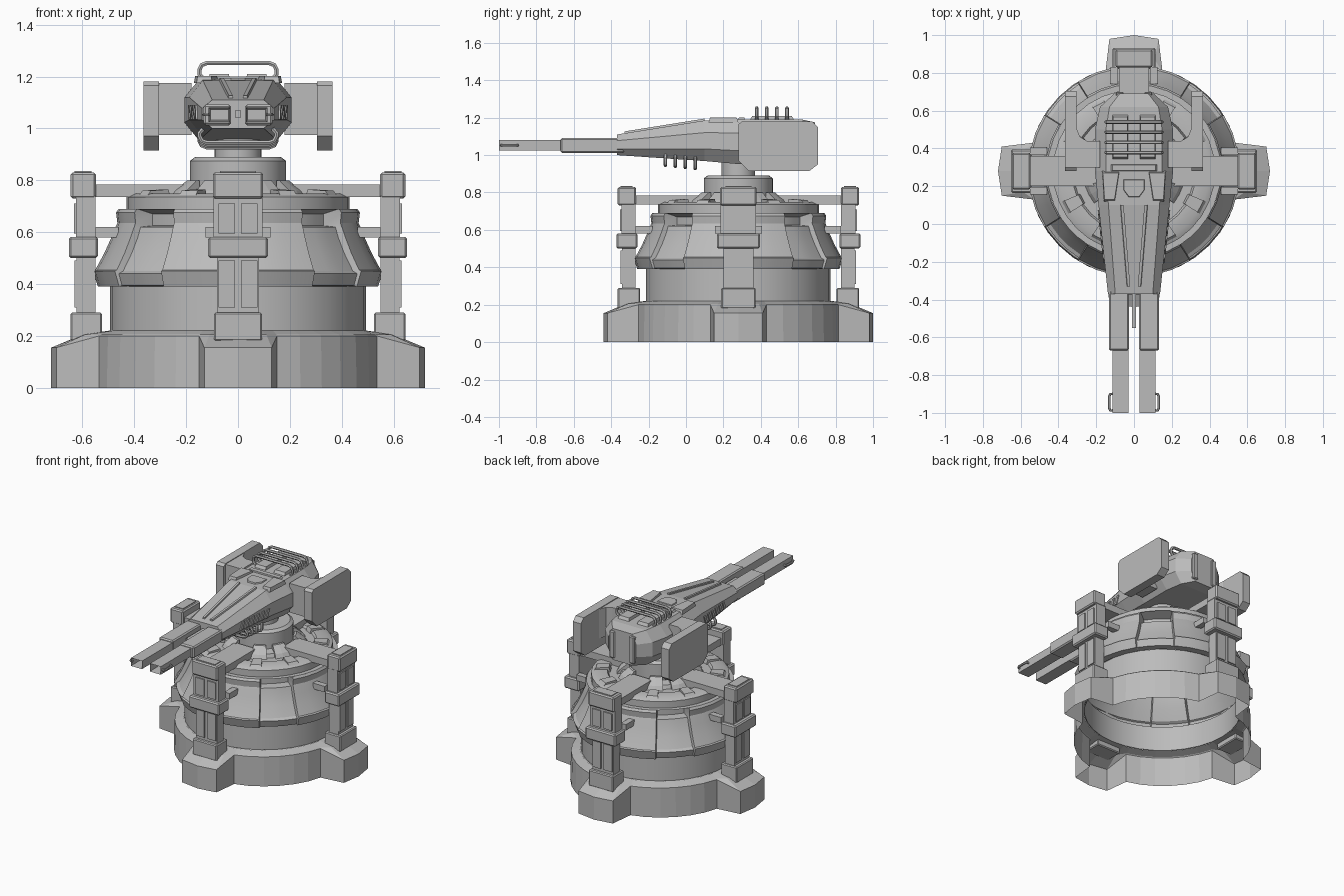
import bpy, bmesh, math
from mathutils import Matrix, Vector

if "Cube" in bpy.data.objects:
    bpy.data.objects.remove(bpy.data.objects["Cube"])

CY = 0.28  # y of the pedestal axis
mat = bpy.data.materials.new("plain_grey")
mat.diffuse_color = (0.5, 0.5, 0.5, 1)
mat.use_nodes = True
mat.node_tree.nodes["Principled BSDF"].inputs["Base Color"].default_value = mat.diffuse_color


def finish(name, bm, smooth=False, quarter=None):
    """Turn a bmesh into an object; quarter places radial parts around the axis."""
    bmesh.ops.recalc_face_normals(bm, faces=bm.faces[:])
    me = bpy.data.meshes.new(name)
    bm.to_mesh(me)
    bm.free()
    me.materials.append(mat)
    if smooth:
        for p in me.polygons:
            p.use_smooth = True
        me.set_sharp_from_angle(angle=math.radians(30))
    ob = bpy.data.objects.new(name, me)
    bpy.context.collection.objects.link(ob)
    if quarter is not None:
        ob.matrix_world = Matrix.Translation((0, CY, 0)) @ Matrix.Rotation(quarter * math.pi / 2, 4, 'Z')
    return ob


def loft(name, loops, caps=True, smooth=False, quarter=None):
    """Skin a list of closed loops with equal point counts."""
    bm = bmesh.new()
    rows = [[bm.verts.new(p) for p in lp] for lp in loops]
    n = len(rows[0])
    for a, b in zip(rows, rows[1:]):
        for i in range(n):
            j = (i + 1) % n
            bm.faces.new((a[i], a[j], b[j], b[i]))
    if caps:
        bm.faces.new(rows[0])
        bm.faces.new(rows[-1])
    return finish(name, bm, smooth, quarter)


def box(name, x, y, z, bevel=0.0, quarter=None, hollow=0.0):
    bm = bmesh.new()
    bmesh.ops.create_cube(bm, size=1)
    for v in bm.verts:
        v.co = Vector([(r[0] + r[1]) / 2 + c * (r[1] - r[0]) for r, c in zip((x, y, z), v.co)])
    if bevel:
        bmesh.ops.bevel(bm, geom=bm.edges[:], offset=bevel, segments=1, affect='EDGES')
    if hollow:  # bore the front end
        f = min(bm.faces, key=lambda q: q.calc_center_median().y)
        bmesh.ops.inset_region(bm, faces=[f], thickness=0.01)
        bmesh.ops.translate(bm, verts=f.verts[:], vec=(0, hollow, 0))
    return finish(name, bm, False, quarter)


def lathe(name, prof, n=32, caps=False):
    loops = [[(r * math.cos(2 * math.pi * i / n), r * math.sin(2 * math.pi * i / n) + CY, z)
              for i in range(n)] for r, z in prof]
    return loft(name, loops, caps, True)


def rod(name, pts, rad):
    """Round bar along a path."""
    cu = bpy.data.curves.new(name, 'CURVE')
    cu.dimensions = '3D'
    cu.bevel_depth, cu.bevel_resolution = rad, 1
    sp = cu.splines.new('POLY')
    sp.points.add(len(pts) - 1)
    for p, c in zip(sp.points, pts):
        p.co = (*c, 1)
    tmp = bpy.data.objects.new(name + "_path", cu)
    bpy.context.collection.objects.link(tmp)
    bpy.context.view_layer.update()
    me = bpy.data.meshes.new_from_object(tmp.evaluated_get(bpy.context.evaluated_depsgraph_get()))
    bpy.data.objects.remove(tmp)
    bm = bmesh.new()
    bm.from_mesh(me)
    finish(name, bm, True)


def polar(r, deg, z):
    a = math.radians(deg)
    return (r * math.cos(a), r * math.sin(a) + CY, z)


# Base skirt: round wall with four buttress feet, open underneath
foot = [(0.535, -0.15), (0.70, -0.13), (0.72, 0), (0.70, 0.13), (0.535, 0.15)]
low, rim, ledge, lip = [], [], [], []
for q in range(4):
    for i, (fx, fy) in enumerate(foot):
        a = math.degrees(math.atan2(fy, fx)) + 90 * q
        r = math.hypot(fx, fy)
        tip = 1 <= i <= 3
        low.append(polar(r, a, 0))
        rim.append(polar(r, a, 0.155 if tip else 0.2))
        ledge.append(polar(0.60 if tip else 0.55, a, 0.205))
        lip.append(polar(0.5, a, 0.22))
    for k in range(1, 6):
        a = 15.66 + (90 - 31.32) * k / 6 + 90 * q
        low.append(polar(0.56, a, 0))
        rim.append(polar(0.555, a, 0.2))
        ledge.append(polar(0.55, a, 0.205))
        lip.append(polar(0.5, a, 0.22))
loft("base_skirt", [low, rim, ledge, lip], False)

# Drum and bell housing with four recessed bays on the diagonals
lathe("lower_drum", [(0.5, 0.22), (0.493, 0.22), (0.493, 0.39)])
plain = [(0.493, 0.39), (0.54, 0.39), (0.56, 0.45), (0.55, 0.455), (0.515, 0.52), (0.488, 0.58),
         (0.472, 0.62), (0.465, 0.635), (0.47, 0.675), (0.46, 0.69)]
bay = [(0.493, 0.39), (0.53, 0.395), (0.545, 0.44), (0.525, 0.45), (0.485, 0.52), (0.458, 0.58),
       (0.445, 0.62), (0.39, 0.625), (0.39, 0.67), (0.46, 0.69)]
cols = []
for q in range(4):
    cols += [(90 * q + d, plain) for d in (-32, -21, -10, 0, 10, 21, 32)]
    cols += [(90 * q + d, bay) for d in (32.5, 41, 49, 57.5)]
loft("bell_housing", [[polar(p[i][0], a, p[i][1]) for a, p in cols] for i in range(len(plain))], False, True)
lathe("upper_deck", [(0.46, 0.69), (0.43, 0.69), (0.43, 0.735), (0.40, 0.75), (0.33, 0.75),
                     (0.32, 0.735), (0.25, 0.735), (0.24, 0.76), (0.18, 0.77)])
lathe("neck_ring", [(0.185, 0.74), (0.185, 0.875), (0.165, 0.89), (0.09, 0.89), (0.09, 0.97)])

for q in range(4):
    # Flared wedges and clamps on the deck
    for d in (28, 62):
        a0, a1 = d - 11 + 90 * q, d + 11 + 90 * q
        loft("deck_wedge", [[polar(0.19, a, 0.735), polar(0.27, a, 0.735), polar(0.255, a, 0.76), polar(0.205, a, 0.8),
                             polar(0.19, a, 0.8)] for a in (a0, (a0 + a1) / 2, a1)])
        loft("deck_clamp", [[polar(0.31, a, 0.735), polar(0.42, a, 0.735), polar(0.40, a, 0.76), polar(0.32, a, 0.765)]
                            for a in (d - 5 + 90 * q, d + 5 + 90 * q)])
    # Support post with arm
    box("support_arm", (0.2, 0.57), (-0.08, 0.08), (0.735, 0.783), 0, q)
    box("post_foot", (0.525, 0.645), (-0.092, 0.092), (0.18, 0.29), 0.006, q)
    box("post_shaft", (0.55, 0.622), (-0.08, 0.08), (0.28, 0.52), 0, q)
    box("post_collar", (0.54, 0.652), (-0.115, 0.115), (0.5, 0.582), 0.008, q)
    box("post_upper", (0.55, 0.625), (-0.095, 0.095), (0.57, 0.74), 0, q)
    box("post_cap", (0.548, 0.645), (-0.097, 0.097), (0.73, 0.83), 0.008, q)
    box("post_cap_plate", (0.565, 0.63), (-0.07, 0.07), (0.828, 0.835), 0, q)
    for s in (-1, 1):
        y = sorted((s * 0.012, s * 0.075))
        box("post_upper_panel", (0.62, 0.633), y, (0.595, 0.71), 0, q)
        box("post_lower_panel", (0.615, 0.63), y, (0.31, 0.49), 0, q)
        box("post_bracket", (0.46, 0.55), sorted((s * 0.085, s * 0.125)), (0.58, 0.62), 0, q)

# Gun head: lofted eight-sided hull
def section(y, w, zb, zt):
    h = (zt - zb) * 0.3
    right = [(0.72 * w, zb), (w, zb + h), (w, zt - h), (0.72 * w, zt)]
    return [(x, y, z) for x, z in right] + [(-x, y, z) for x, z in reversed(right)]


loft("gun_hull", [section(*s) for s in (
    (-0.37, 0.138, 1.0, 1.11), (0.1, 0.188, 0.968, 1.185), (0.28, 0.207, 0.952, 1.19),
    (0.5, 0.207, 0.952, 1.19), (0.62, 0.18, 0.952, 1.19), (0.69, 0.105, 0.96, 1.175))])


def slope(y):
    return 1.11 + (y + 0.37) * 0.16


def pad(name, pts, z, h):
    """Flat raised plate with a slightly tapered top."""
    c = Vector((sum(p[0] for p in pts), sum(p[1] for p in pts))) / len(pts)
    top = [c + (Vector(p) - c) * 0.88 for p in pts]
    loft(name, [[(p[0], p[1], z) for p in pts], [(p[0], p[1], z + h) for p in top]])


pad("roof_hatch", [(-0.06, 0.24), (-0.06, 0.18), (-0.03, 0.14), (0.03, 0.14), (0.06, 0.18), (0.06, 0.24)], 1.175, 0.02)
pad("roof_crossbar", [(-0.13, 0.28), (0.13, 0.28), (0.13, 0.315), (-0.13, 0.315)], 1.18, 0.02)

for s in (-1, 1):
    # Roof pads and ridges
    pad("roof_pad", [(s * 0.075, 0.28), (s * 0.17, 0.28), (s * 0.16, 0.12), (s * 0.10, 0.12)], 1.175, 0.027)
    pad("rail_pad", [(s * 0.03, 0.34), (s * 0.115, 0.34), (s * 0.115, 0.58), (s * 0.03, 0.58)], 1.185, 0.024)
    loft("roof_ridge", [[(s * x, y, slope(y) - 0.01), (s * (x + 0.02), y, slope(y) - 0.01),
                         (s * (x + 0.015), y, slope(y) + 0.01), (s * x, y, slope(y) + 0.01)]
                        for x, y in ((0.02, -0.33), (0.055, 0.1))])
    # Slanted cheek vents
    for k in range(6):
        y = -0.205 + 0.047 * k
        vent = []
        for dx in (-0.004, 0.007):
            vent.append([(s * (0.138 + (yy + 0.37) * 0.1064 + dx), yy, z) for yy, z in
                         ((y, 1.035), (y + 0.022, 1.035), (y + 0.045, 1.09), (y + 0.023, 1.09))])
        loft("cheek_vent", vent)
    # Rear ribs
    box("rear_rib", sorted((s * 0.055, s * 0.095)), (0.6, 0.7), (0.975, 1.16), 0.006)
    # Side pod with its connecting block
    side = [(0.28, 0.97), (0.335, 0.915), (0.66, 0.915), (0.705, 0.95), (0.705, 1.15), (0.675, 1.18),
            (0.3, 1.18), (0.28, 1.165)]
    loft("side_pod", [[(s * x, y, z) for y, z in side] for x in (0.305, 0.365)])
    block = [(0.18, 0.30), (0.31, 0.30), (0.31, 0.52), (0.285, 0.46), (0.25, 0.44), (0.18, 0.44)]
    loft("pod_mount", [[(s * x, y, z) for x, y in block] for z in (0.975, 1.175)])
    # Twin barrels with muzzle loops
    box("barrel_sleeve", sorted((s * 0.027, s * 0.133)), (-0.67, -0.33), (1.012, 1.092), 0.008)
    box("barrel", sorted((s * 0.03, s * 0.113)), (-1.0, -0.65), (1.025, 1.08), 0, None, 0.1)
    rod("muzzle_loop", [(s * 0.108, -0.9, 1.053), (s * 0.125, -0.9, 1.053), (s * 0.131, -0.912, 1.053),
                        (s * 0.131, -0.975, 1.053), (s * 0.125, -0.987, 1.053), (s * 0.108, -0.987, 1.053)], 0.007)
box("centre_rod", (-0.01, 0.01), (-0.55, -0.35), (1.04, 1.07))


# Guard rails above and below the head
def rail(name, y, z0, z1, w):
    d = (z1 - z0) / abs(z1 - z0)
    half = [(w - 0.015, z0), (w, z0 + d * 0.018), (w, z1 - d * 0.025), (w - 0.008, z1 - d * 0.008), (w - 0.028, z1)]
    rod(name, [(x, y, z) for x, z in half] + [(-x, y, z) for x, z in reversed(half)], 0.0095)


for k in range(4):
    rail("roof_rail", 0.378 + 0.054 * k, 1.19, 1.252, 0.148)
    rail("belly_rail", -0.11 + 0.053 * k, 1.0, 0.945 - 0.006 * k, 0.148)
